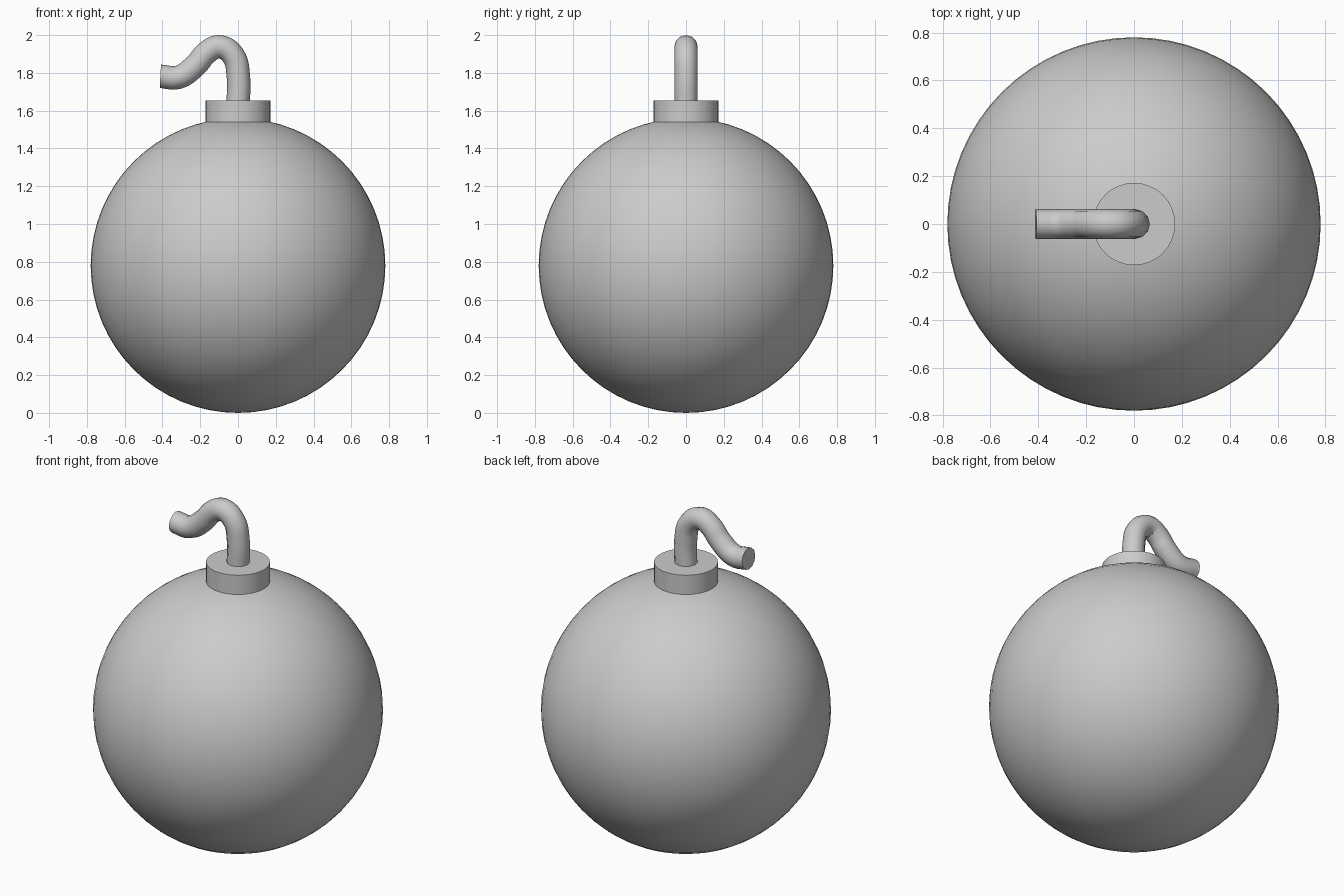
import bpy
import math

if "Cube" in bpy.data.objects:
    bpy.data.objects.remove(bpy.data.objects["Cube"])


def smooth(obj, name, angle=40):
    obj.name = name
    bpy.ops.object.select_all(action='DESELECT')
    obj.select_set(True)
    bpy.context.view_layer.objects.active = obj
    bpy.ops.object.shade_smooth_by_angle(angle=math.radians(angle))


# Round body
bpy.ops.mesh.primitive_uv_sphere_add(segments=64, ring_count=32, radius=0.78,
                                     location=(0, 0, 0.78))
smooth(bpy.context.object, "body")

# Collar on top of the body
bpy.ops.mesh.primitive_cylinder_add(vertices=32, radius=0.172, depth=0.155,
                                    location=(0, 0, 1.5765))
smooth(bpy.context.object, "collar")

# Curled fuse: path in the x-z plane
path = [(0, 1.63), (0.002, 1.78), (-0.028, 1.895), (-0.10, 1.938),
        (-0.16, 1.912), (-0.227, 1.838), (-0.315, 1.777), (-0.411, 1.782)]
curve = bpy.data.curves.new("fuse_path", 'CURVE')
curve.dimensions = '3D'
curve.bevel_depth = 0.062
curve.bevel_resolution = 4
curve.resolution_u = 5
curve.use_fill_caps = True
spline = curve.splines.new('BEZIER')
spline.bezier_points.add(len(path) - 1)
for point, (x, z) in zip(spline.bezier_points, path):
    point.co = (x, 0, z)
    point.handle_left_type = point.handle_right_type = 'AUTO'
fuse = bpy.data.objects.new("fuse", curve)
bpy.context.collection.objects.link(fuse)
bpy.ops.object.select_all(action='DESELECT')
fuse.select_set(True)
bpy.context.view_layer.objects.active = fuse
bpy.ops.object.convert(target='MESH')
smooth(bpy.context.object, "fuse")
